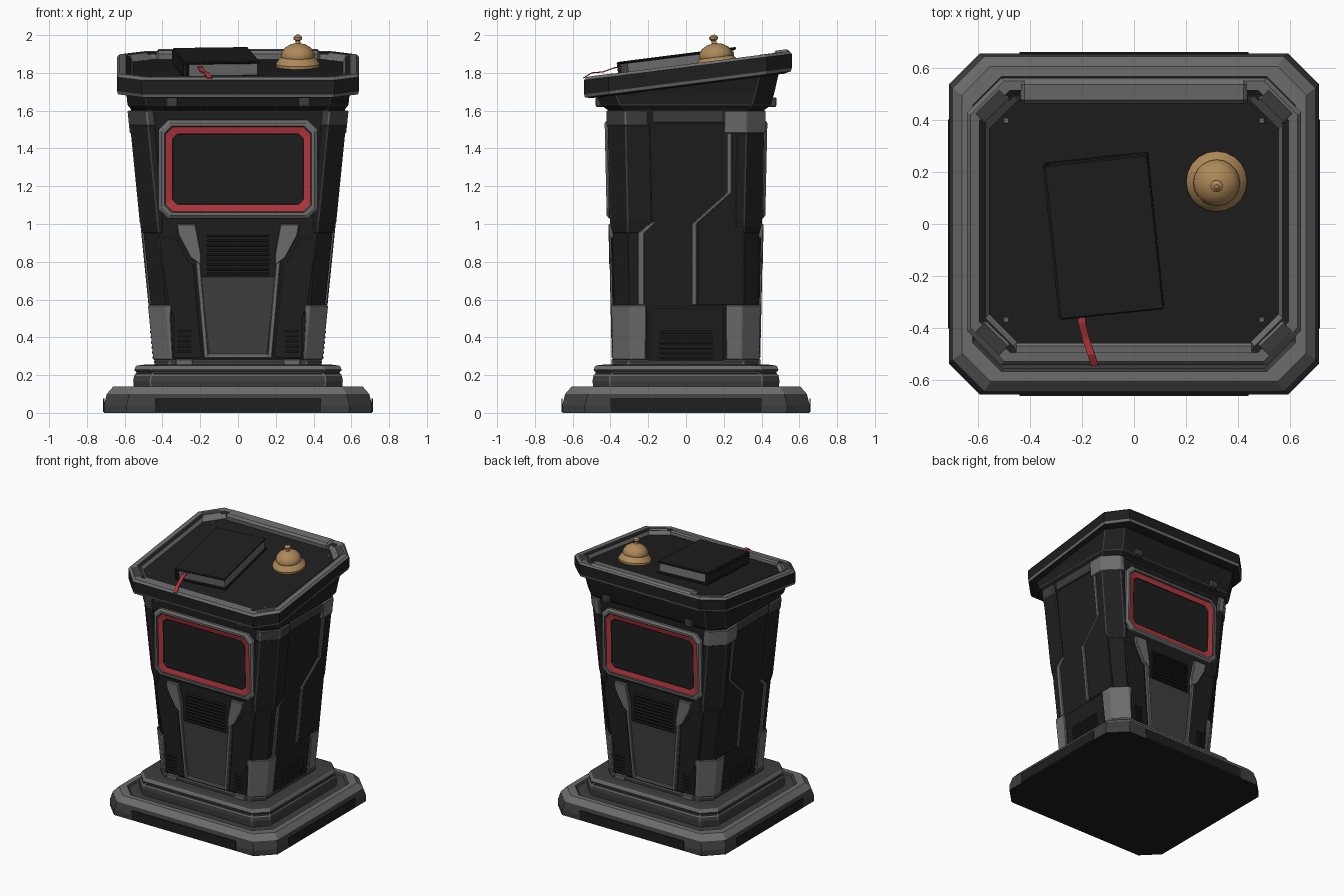
import bpy, bmesh, math
from mathutils import Matrix, Vector

cube = bpy.data.objects.get("Cube")
if cube:
    bpy.data.objects.remove(cube)

# Palette
COLOURS = {"black": (0.013, 0.013, 0.013), "charcoal": (0.048, 0.048, 0.048),
           "worn grey": (0.15, 0.15, 0.15), "red": (0.45, 0.035, 0.045),
           "brass": (0.42, 0.25, 0.10)}
BLACK, CHAR, GREY, RED, BRASS = range(5)
MATS = []
for label, rgb in COLOURS.items():
    m = bpy.data.materials.new(label)
    m.use_nodes = True
    m.diffuse_color = (*rgb, 1)
    m.node_tree.nodes["Principled BSDF"].inputs["Base Color"].default_value = (*rgb, 1)
    MATS.append(m)


def finish(name, bm, bevel=0, edge_mat=-1):
    """Turn a bmesh into an object, with optional worn (coloured) bevels."""
    bmesh.ops.recalc_face_normals(bm, faces=bm.faces)
    me = bpy.data.meshes.new(name)
    bm.to_mesh(me)
    bm.free()
    for m in MATS:
        me.materials.append(m)
    ob = bpy.data.objects.new(name, me)
    bpy.context.collection.objects.link(ob)
    if bevel:
        mod = ob.modifiers.new("Bevel", "BEVEL")
        mod.width, mod.segments, mod.material = bevel, 1, edge_mat
        mod.limit_method, mod.angle_limit = "ANGLE", math.radians(25)
    return ob


def loft(name, rings, bands, caps, bevel=0, edge_mat=-1):
    """Skin equal-length rings; one material per band and per end cap."""
    bm = bmesh.new()
    vs = [[bm.verts.new(p) for p in r] for r in rings]
    n = len(rings[0])
    for a, b, mat in zip(vs, vs[1:], bands):
        for i in range(n):
            bm.faces.new((a[i], a[(i + 1) % n], b[(i + 1) % n], b[i])).material_index = mat
    for ring, mat in zip((vs[0], vs[-1]), caps):
        bm.faces.new(ring).material_index = mat
    return finish(name, bm, bevel, edge_mat)


def oct2(hx, hy, c, cy=0):
    q = [(hx, hy - c), (hx - c, hy)]
    q += [(-x, y) for x, y in reversed(q)]
    q += [(-x, -y) for x, y in q]
    return [(x, y + cy) for x, y in q]


def ring(hx, hy, c, z, tilt=0, cy=0):
    return [(x, y, z + tilt * y) for x, y in oct2(hx, hy, c, cy)]


# Column half sizes at a given height, and placement on each of its sides
def half_x(z): return 0.405 + 0.1 * z
def half_y(z): return 0.367 + 0.022 * z


def on(side, u, v, d):
    if side in ("front", "back"):
        s = -1 if side == "front" else 1
        return (-s * u, s * (half_y(v) + d), v)
    s = 1 if side == "left" else -1
    return (s * (half_x(v) + d), u, v)


def plate(name, side, pts, mat, t=0.012, bevel=0.004, edge=GREY):
    rings = [[on(side, u, v, d) for u, v in pts] for d in (-0.02, t)]
    return loft(f"{side}_{name}", rings, [mat], (mat, mat), bevel, edge)


def strip(path, w):
    return path + [(u + w, v) for u, v in reversed(path)]


def rect(u0, u1, v0, v1):
    return [(u0, v0), (u1, v0), (u1, v1), (u0, v1)]


def flip(pts):
    return [(-u, v) for u, v in pts]


# Stepped base
loft("base", [ring(.71, .655, .12, 0), ring(.71, .655, .12, .04), ring(.695, .64, .12, .1),
              ring(.66, .605, .11, .14), ring(.62, .565, .11, .14), ring(.61, .555, .11, .125)],
     [CHAR, CHAR, GREY, GREY, CHAR], (BLACK, CHAR))
loft("base_step", [ring(.55, .49, .09, .12), ring(.555, .495, .09, .17), ring(.55, .49, .09, .2),
                   ring(.535, .475, .09, .215), ring(.55, .49, .09, .225),
                   ring(.54, .48, .09, .25), ring(.50, .44, .08, .255)],
     [CHAR, CHAR, BLACK, GREY, GREY, CHAR], (CHAR, CHAR), .004, GREY)
for s in (-1, 1):
    for axis, reach, half in (("y", .656, .44), ("x", .711, .40)):
        bm = bmesh.new()
        size = (2 * half, .006, .07) if axis == "y" else (.006, 2 * half, .07)
        at = (0, s * reach, .04) if axis == "y" else (s * reach, 0, .04)
        bmesh.ops.create_cube(bm, size=1, matrix=Matrix.Translation(at) @ Matrix.Diagonal((*size, 1)))
        finish("base_inset", bm)

# Tapered column and neck
zs = (.24, .6, 1.0, 1.62)
loft("column", [ring(half_x(z), half_y(z), .08, z) for z in zs], [BLACK] * 3, (BLACK, BLACK))
loft("column_foot", [ring(half_x(z) + .012, half_y(z) + .012, .08, z) for z in (.24, .28)],
     [CHAR], (BLACK, CHAR), .006, GREY)
loft("neck", [ring(.56, .41, .09, 1.6), ring(.585, .45, .1, 1.63), ring(.59, .47, .1, 1.69, .03),
              ring(.60, .49, .1, 1.735, .12)], [BLACK, BLACK, BLACK], (BLACK, BLACK), .004, CHAR)


# Corner guards wrapping the column edges
def guard(name, levels, sx, sy, t, mat, edge=CHAR):
    rings = []
    for z, a, b, *off in levels:
        x, y, c, k = half_x(z), half_y(z), .08, off[0] if off else t
        prof = [(x - a, y + k), (x - c, y + k), (x + k, y - c), (x + k, y - b),
                (x - .09, y - b), (x - a, y - .09)]
        rings.append([(sx * px, sy * py, z) for px, py in prof])
    loft(name, rings, [mat] * (len(rings) - 1), (mat, mat), .005, edge)


for sx in (-1, 1):
    for sy in (-1, 1):
        guard("lower_corner_guard", [(.28, .09, .16), (.5, .1, .17), (.57, .11, .17)],
              sx, sy, .015, GREY, GREY)
        z0 = 1.52 if sy < 0 else 1.48
        guard("top_corner_cap", [(z0, .12, .2), (1.6, .12, .2)], sx, sy, .02,
              CHAR if sy < 0 else GREY, GREY)
    guard("front_upper_guard", [(.95, .1, .15, .002), (1.01, .11, .21), (1.54, .12, .21)],
          sx, -1, .014, BLACK)
    guard("back_upper_guard", [(.95, .1, .13, .002), (1.01, .11, .13), (1.5, .12, .13)],
          sx, 1, .014, BLACK)

# Front and back: screen, vent, brackets and kick panel
for side in ("front", "back"):
    layers = [(.42, .26, .05, -.02), (.42, .26, .05, .018), (.405, .245, .045, .03),
              (.39, .23, .04, .03), (.383, .223, .04, .02), (.35, .19, .03, .012), (.345, .185, .03, .008)]
    rings = [[on(side, u, v, d) for u, v in oct2(hu, hv, c, 1.29)] for hu, hv, c, d in layers]
    loft(f"{side}_screen", rings, [GREY, GREY, GREY, CHAR, RED, BLACK], (BLACK, BLACK))

    plate("kick_panel", side, [(-.2, .72), (.2, .72), (.155, .31), (-.155, .31)], CHAR, .008)
    plate("kick_sill", side, rect(-.165, .165, .29, .315), GREY, .018)
    for i in range(9):
        plate("vent_slat", side, rect(-.165, .165, .73 + i * .025, .743 + i * .025), BLACK, .016, .003, CHAR)
    for f in (list, flip):
        plate("bracket", side, f([(.225, 1.0), (.325, 1.0), (.315, .94), (.25, .82), (.195, .78), (.195, .84)]),
              GREY, .022)
        plate("kick_rail", side, f(strip([(.155, .29), (.2, .8)], .025)), GREY, .02)
        plate("wing_panel", side, f([(.19, .29), (.235, .79), (.26, .8), (.33, .93), (.42, .93),
                                     (.37, .58), (.34, .5), (.34, .29)]), BLACK, .01, .004, CHAR)
        for i in range(5):
            plate("corner_vent_slat", side, f(rect(.25, .32, .32 + i * .027, .333 + i * .027)),
                  BLACK, .02, .003, CHAR)
        plate("foot_clip", side, f(rect(.24, .33, .25, .285)), GREY, .022)
        plate("neck_clip", side, f(rect(.32, .38, 1.62, 1.67)), CHAR, .075)

# Left and right sides: panel seams, vent and header
for side in ("left", "right"):
    plate("rear_panel", side, [(.06, .57), (.06, 1.0), (.24, 1.165), (.24, 1.5), (.31, 1.5), (.31, .57)],
          BLACK, .008, .003, CHAR)
    plate("seam", side, strip([(.03, .57), (.03, 1.0), (.215, 1.165), (.215, 1.52)], .027), GREY, .012)
    plate("front_seam", side, strip([(-.255, .57), (-.255, .95), (-.19, 1.01)], .035), GREY, .01)
    plate("skirt", side, rect(-.2, .2, .27, .56), BLACK, .01, .004, CHAR)
    plate("header", side, rect(-.18, .2, 1.535, 1.6), CHAR, .015)
    for i in range(6):
        plate("vent_slat", side, rect(-.14, .14, .285 + i * .027, .299 + i * .027), BLACK, .018, .003, CHAR)

# Tilted tabletop with raised rim
TILT, DESK = .127, 1.812


def top(hx, hy, c, z):
    return ring(hx, hy, c, z, TILT, .01)


loft("tabletop", [top(.60, .51, .12, 1.73), top(.635, .545, .13, 1.738), top(.64, .55, .13, 1.755),
                  top(.64, .55, .13, 1.83), top(.628, .538, .13, 1.845), top(.595, .505, .12, 1.845),
                  top(.57, .48, .11, 1.835), top(.555, .465, .11, DESK)],
     [BLACK, GREY, BLACK, GREY, GREY, BLACK, GREY], (BLACK, BLACK))


def desk_matrix(x, y, turn=0):
    return (Matrix.Translation((x, y, DESK + TILT * y)) @ Matrix.Rotation(math.atan(TILT), 4, "X")
            @ Matrix.Rotation(turn, 4, "Z"))


def box(name, frame, centre, size, mat, bevel=.006, edge=-1):
    bm = bmesh.new()
    bmesh.ops.create_cube(bm, size=1, matrix=frame @ Matrix.Translation(centre) @ Matrix.Diagonal((*size, 1)))
    for f in bm.faces:
        f.material_index = mat
    return finish(name, bm, bevel, edge)


flat = desk_matrix(0, 0)
box("back_rim_bar", flat, (0, .515, .015), (.87, .09, .06), GREY, .015)
box("front_rim_bar", flat, (0, -.485, .012), (.92, .055, .04), GREY, .01)
for sx in (-1, 1):
    for y in (-.37, .40):
        box("desk_screw", flat, (sx * .49, y, .002), (.022, .022, .008), GREY, .003)
    for y, sy in ((-.44, -1), (.46, 1)):
        corner = flat @ Matrix.Translation((sx * .545, y, .008)) @ Matrix.Rotation(-sx * sy * math.pi / 4, 4, "Z")
        box("rim_corner_cap", corner, (0, 0, 0), (.15, .07, .052), CHAR, .012, GREY)

# Book with ribbon
book = desk_matrix(-.115, -.04, math.radians(6))
box("book_pages", book, (.005, 0, .045), (.37, .57, .07), GREY, 0)
box("book_back_cover", book, (0, 0, .008), (.40, .60, .014), BLACK, .003)
box("book_front_cover", book, (0, 0, .084), (.40, .60, .014), BLACK, .005)
box("book_spine", book, (-.19, 0, .046), (.03, .60, .085), BLACK, .012)

bm = bmesh.new()
path = [(-.20, -.33, 1.835), (-.20, -.38, 1.83), (-.185, -.44, 1.808), (-.165, -.5, 1.803), (-.15, -.545, 1.775)]
rows = [[bm.verts.new((x + s * .014, y, z)) for s in (-1, 1)] for x, y, z in path]
for a, b in zip(rows, rows[1:]):
    bm.faces.new((a[0], a[1], b[1], b[0])).material_index = RED
finish("ribbon", bm).modifiers.new("Solidify", "SOLIDIFY").thickness = .006

# Brass desk bell, turned from a profile
profile = [(.115, -.01), (.117, .015), (.1, .04), (.088, .05), (.09, .056), (.087, .075), (.07, .1), (.04, .118),
           (.014, .124), (.012, .138), (.023, .146), (.023, .158), (.008, .17)]
place = desk_matrix(.317, .165)
rings = [[place @ Vector((r * math.cos(a), r * math.sin(a), z))
          for a in (math.tau * i / 20 for i in range(20))] for r, z in profile]
bell = loft("desk_bell", rings, [BRASS] * (len(profile) - 1), (BRASS, BRASS))
bpy.context.view_layer.objects.active = bell
bell.select_set(True)
bpy.ops.object.shade_smooth_by_angle(angle=math.radians(35))
